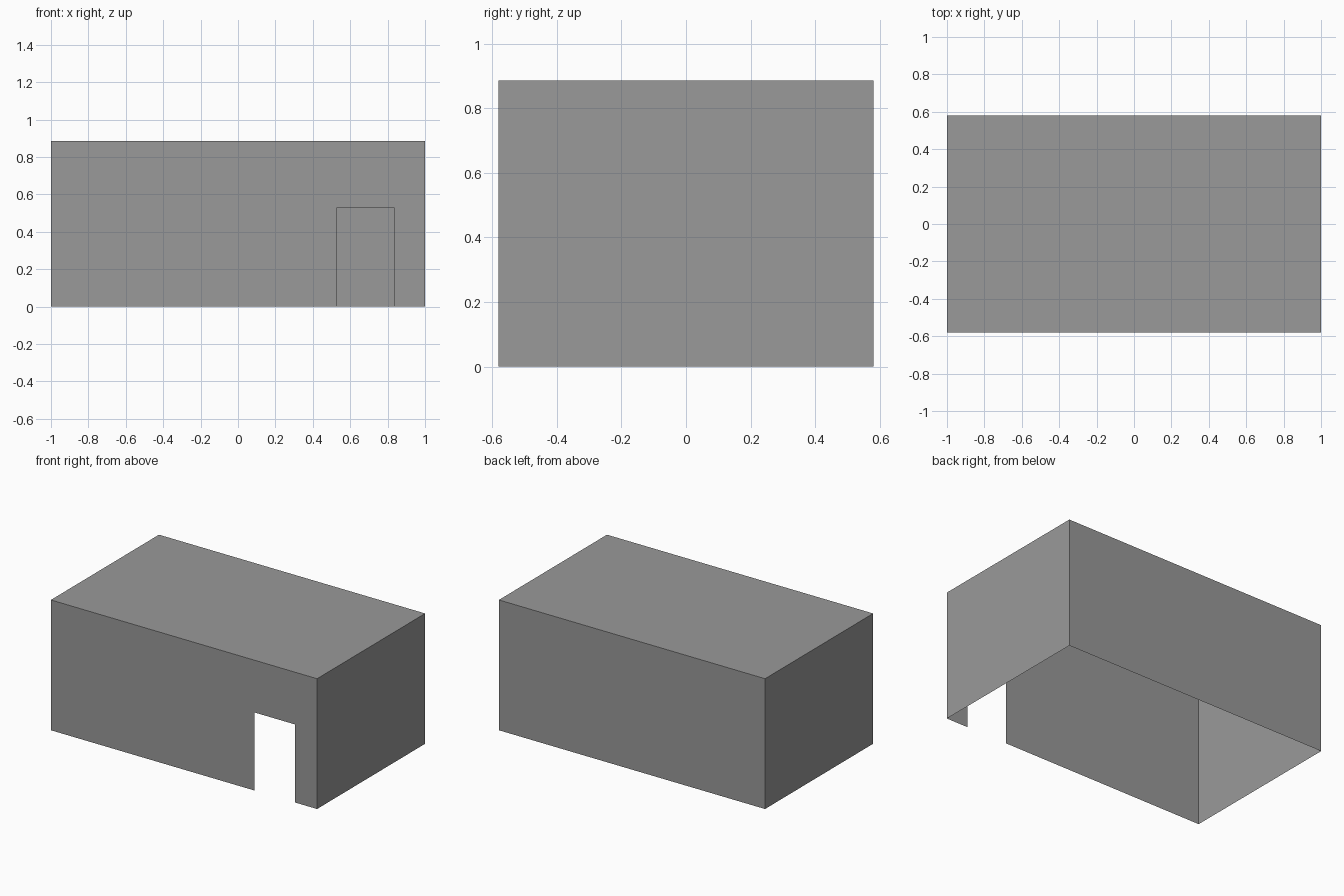
import bpy

cube = bpy.data.objects.get("Cube")
if cube:
    bpy.data.objects.remove(cube, do_unlink=True)

HALF_W, HALF_D, HEIGHT = 1.0, 0.58, 0.885
DOOR_LEFT, DOOR_RIGHT, DOOR_TOP = 0.53, 0.835, 0.53

grey = bpy.data.materials.new("plain grey")
grey.use_nodes = True
colour = (0.32, 0.32, 0.32, 1)
grey.diffuse_color = colour
grey.node_tree.nodes["Principled BSDF"].inputs["Base Color"].default_value = colour


def panel(name, outline):
    """Thin flat sheet from an outline, counter-clockwise seen from outside."""
    mesh = bpy.data.meshes.new(name)
    mesh.from_pydata(outline, [], [range(len(outline))])
    mesh.materials.append(grey)
    obj = bpy.data.objects.new(name, mesh)
    bpy.context.collection.objects.link(obj)
    return obj


# Front wall with a doorway open to the ground
front_profile = [
    (-HALF_W, 0), (DOOR_LEFT, 0), (DOOR_LEFT, DOOR_TOP),
    (DOOR_RIGHT, DOOR_TOP), (DOOR_RIGHT, 0), (HALF_W, 0),
    (HALF_W, HEIGHT), (-HALF_W, HEIGHT),
]
panel("front_wall", [(x, -HALF_D, z) for x, z in front_profile])

# Plain walls, each running from one ground corner to the next
corners = {
    "left_wall": ((HALF_W, -HALF_D), (HALF_W, HALF_D)),
    "back_wall": ((HALF_W, HALF_D), (-HALF_W, HALF_D)),
    "right_wall": ((-HALF_W, HALF_D), (-HALF_W, -HALF_D)),
}
for name, (a, b) in corners.items():
    panel(name, [(*a, 0), (*b, 0), (*b, HEIGHT), (*a, HEIGHT)])

# Flat roof; the underside stays open
panel("flat_roof", [(-HALF_W, -HALF_D, HEIGHT), (HALF_W, -HALF_D, HEIGHT),
                    (HALF_W, HALF_D, HEIGHT), (-HALF_W, HALF_D, HEIGHT)])
